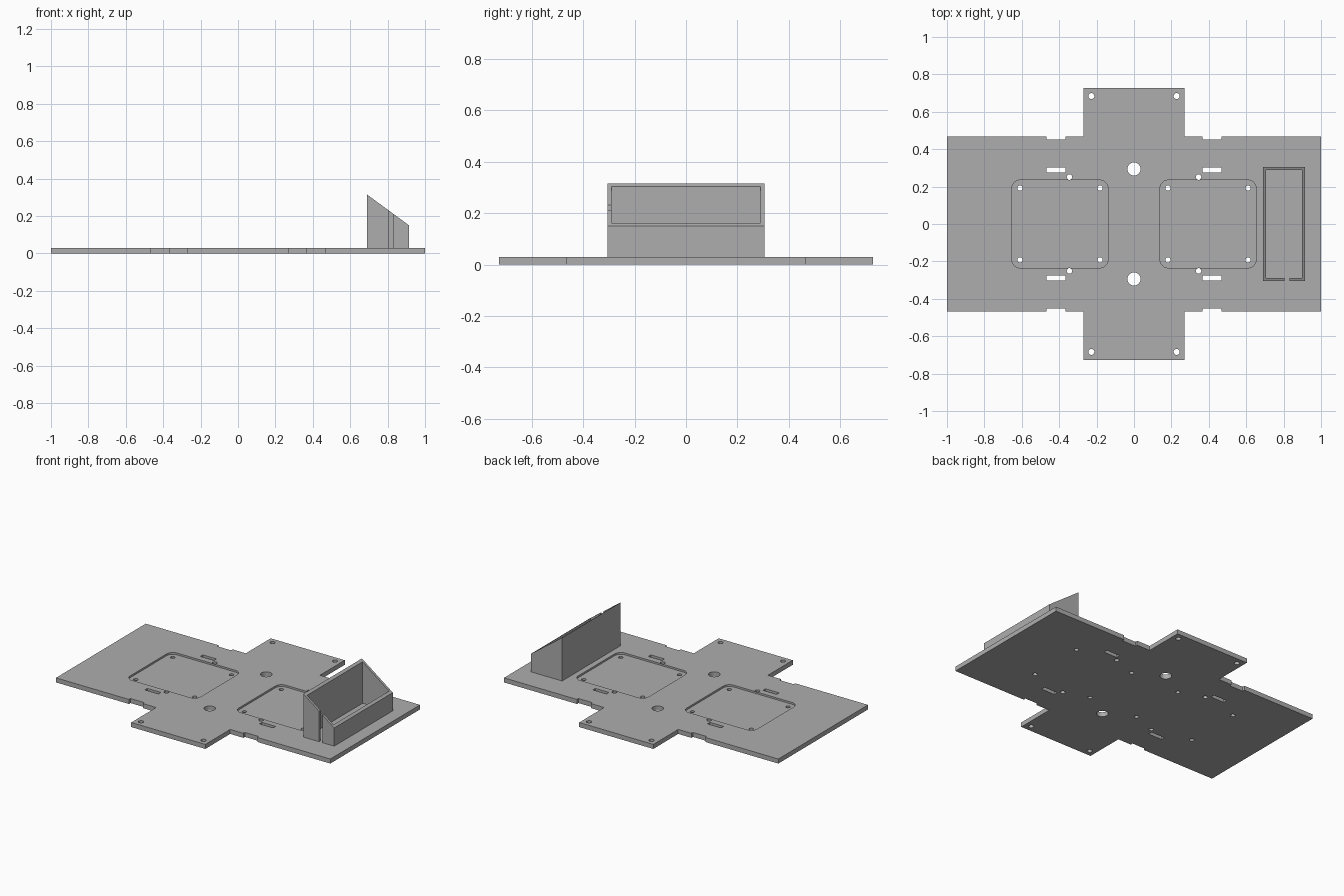
import bpy, bmesh, math

cube = bpy.data.objects.get("Cube")
if cube:
    bpy.data.objects.remove(cube, do_unlink=True)

grey = bpy.data.materials.new("plain_grey")
grey.use_nodes = True
colour = (0.42, 0.42, 0.42, 1)
grey.diffuse_color = colour
grey.node_tree.nodes["Principled BSDF"].inputs["Base Color"].default_value = colour

THICK = 0.03
SIGNS = [(sx, sy) for sx in (-1, 1) for sy in (-1, 1)]


def circle(x, y, r, n=24):
    return [(x + r * math.cos(math.tau * i / n), y + r * math.sin(math.tau * i / n))
            for i in range(n)]


def rounded(x, y, w, h, r, n=6):
    """Rounded rectangle outline with half sizes w, h and corner radius r."""
    pts = []
    for k, (sx, sy) in enumerate([(1, 1), (-1, 1), (-1, -1), (1, -1)]):
        for i in range(n + 1):
            a = math.pi / 2 * (k + i / n)
            pts.append((x + sx * (w - r) + r * math.cos(a),
                        y + sy * (h - r) + r * math.sin(a)))
    return pts


def prisms(name, outlines, z0, z1):
    """One object made of outlines extruded from z0 to z1."""
    bm = bmesh.new()
    for pts in outlines:
        face = bm.faces.new([bm.verts.new((x, y, z0)) for x, y in pts])
        out = bmesh.ops.extrude_face_region(bm, geom=[face])["geom"]
        for v in out:
            if isinstance(v, bmesh.types.BMVert):
                v.co.z = z1
    bmesh.ops.recalc_face_normals(bm, faces=bm.faces)
    mesh = bpy.data.meshes.new(name)
    bm.to_mesh(mesh)
    bm.free()
    mesh.materials.append(grey)
    obj = bpy.data.objects.new(name, mesh)
    bpy.context.collection.objects.link(obj)
    return obj


def cut(obj, cutter):
    mod = obj.modifiers.new("cut", 'BOOLEAN')
    mod.operation, mod.solver, mod.object = 'DIFFERENCE', 'EXACT', cutter
    bpy.context.view_layer.objects.active = obj
    bpy.ops.object.modifier_apply(modifier=mod.name)
    bpy.data.objects.remove(cutter, do_unlink=True)


# Cross-shaped base plate with edge notches, mirrored from one quarter
quarter = [(1, 0.467), (0.468, 0.467), (0.468, 0.451), (0.367, 0.451),
           (0.367, 0.467), (0.27, 0.467), (0.27, 0.726)]
half = quarter + [(-x, y) for x, y in reversed(quarter)]
base_plate = prisms("base_plate", [half + [(-x, -y) for x, y in half]], 0, THICK)

# Two shallow rounded recesses in the top
recesses = [rounded(s * 0.396, 0, 0.257, 0.235, 0.045) for s in (-1, 1)]
cut(base_plate, prisms("recess_cutter", recesses, THICK - 0.012, THICK + 0.02))

# Through holes and slots
holes = [circle(0, s * 0.294, 0.035, 32) for s in (-1, 1)]
for sx, sy in SIGNS:
    for x, y, r in [(0.61, 0.192, 0.014), (0.181, 0.192, 0.014),
                    (0.345, 0.251, 0.015), (0.228, 0.684, 0.016)]:
        holes.append(circle(sx * x, sy * y, r))
    holes.append(rounded(sx * 0.4175, sy * 0.289, 0.05, 0.013, 0.003, 2))
cut(base_plate, prisms("hole_cutter", holes, -0.05, THICK + 0.05))

# Open holder: C-shaped wall with a narrow slit in its front side
X0, X1, Y, W = 0.69, 0.915, 0.305, 0.016
S0, S1 = 0.805, 0.831
wall = [(S0, -Y), (X0, -Y), (X0, Y), (X1, Y), (X1, -Y), (S1, -Y),
        (S1, W - Y), (X1 - W, W - Y), (X1 - W, Y - W),
        (X0 + W, Y - W), (X0 + W, W - Y), (S0, W - Y)]
holder = prisms("sloped_holder", [wall], THICK, 0.315)

# Slope the rim down towards the right
for v in holder.data.vertices:
    if v.co.z > 0.1:
        v.co.z = 0.315 - (v.co.x - X0) / (X1 - X0) * 0.165
